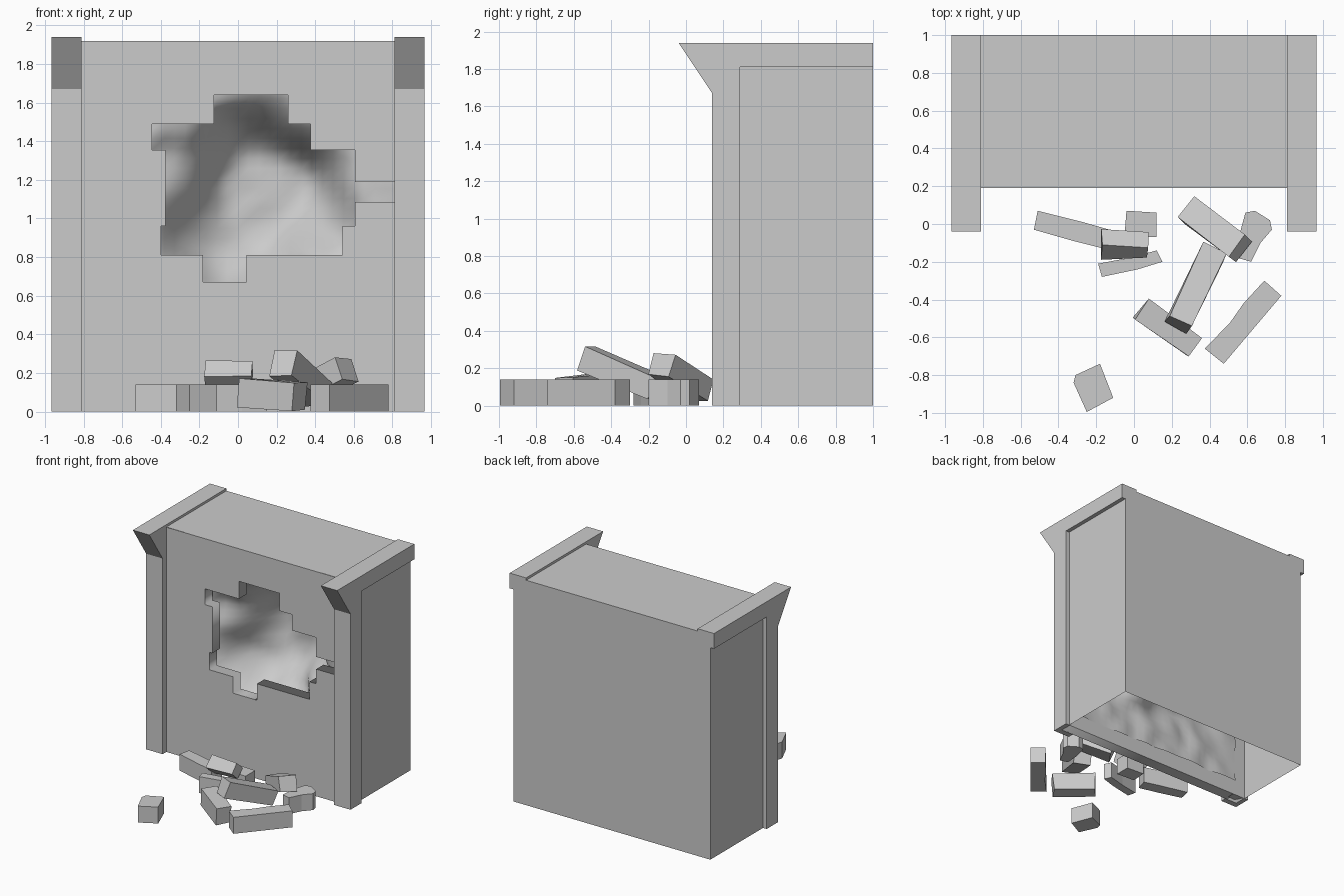
import bpy, bmesh, math, random
from mathutils import Vector, Matrix, noise

random.seed(4)
old = bpy.data.objects.get("Cube")
if old:
    bpy.data.objects.remove(old)

stone = bpy.data.materials.new("grey_stone")
stone.use_nodes = True
GREY = (0.6, 0.6, 0.6, 1)
stone.diffuse_color = GREY
stone.node_tree.nodes["Principled BSDF"].inputs["Base Color"].default_value = GREY


def finish(name, bm):
    """Turn a bmesh into a named stone object."""
    bmesh.ops.recalc_face_normals(bm, faces=bm.faces)
    mesh = bpy.data.meshes.new(name)
    bm.to_mesh(mesh)
    bm.free()
    obj = bpy.data.objects.new(name, mesh)
    bpy.context.collection.objects.link(obj)
    mesh.materials.append(stone)
    return obj


def prism(name, outline, offset):
    """Extrude a closed 3D outline along an offset."""
    bm = bmesh.new()
    face = bm.faces.new([bm.verts.new(p) for p in outline])
    new = bmesh.ops.extrude_face_region(bm, geom=[face], use_keep_orig=True)["geom"]
    bmesh.ops.translate(bm, vec=offset, verts=[g for g in new if isinstance(g, bmesh.types.BMVert)])
    return finish(name, bm)


def block(name, matrix, size):
    """A brick with slightly chipped corners."""
    bm = bmesh.new()
    bmesh.ops.create_cube(bm, size=1)
    for v in bm.verts:
        v.co = Vector(c * s for c, s in zip(v.co, size))
        v.co += Vector(random.uniform(-1, 1) for _ in range(3)) * 0.008
    bm.transform(matrix)
    return finish(name, bm)


def leaning_brick(name, low, high, width, height):
    low, high = Vector(low), Vector(high)
    turn = (high - low).to_track_quat('X', 'Z').to_matrix().to_4x4()
    spot = Matrix.Translation((low + high) / 2)
    return block(name, spot @ turn, ((high - low).length, width, height))


# Hollow body, open at the front and underneath
bm = bmesh.new()
bmesh.ops.create_cube(bm, size=1)
bmesh.ops.scale(bm, vec=(1.86, 0.81, 1.92), verts=bm.verts)
bmesh.ops.translate(bm, vec=(0, 0.595, 0.96), verts=bm.verts)
bm.normal_update()
bmesh.ops.delete(bm, geom=[f for f in bm.faces if f.normal.z < -0.9 or f.normal.y < -0.9], context='FACES')
finish("body_shell", bm)

# Front wall with a stepped broken opening
hole = [(-.4, .81), (-.4, .96), (-.375, .96), (-.375, 1.355), (-.445, 1.355), (-.445, 1.49),
        (-.125, 1.49), (-.125, 1.64), (.26, 1.64), (.26, 1.49), (.375, 1.49), (.375, 1.355),
        (.605, 1.355), (.605, 1.19), (.82, 1.19), (.82, 1.085), (.605, 1.085), (.605, .96),
        (.54, .96), (.54, .81), (.045, .81), (.045, .67), (-.18, .67), (-.18, .81)]
rim = [(-.925, 0), (.925, 0), (.925, 1.918), (-.925, 1.918)]
curve = bpy.data.curves.new("front_wall", 'CURVE')
curve.dimensions = '2D'
curve.fill_mode = 'BOTH'
curve.extrude = 0.05
for loop in (rim, hole):
    spline = curve.splines.new('POLY')
    spline.points.add(len(loop) - 1)
    for point, (x, z) in zip(spline.points, loop):
        point.co = (x, z, 0, 1)
    spline.use_cyclic_u = True
curve.materials.append(stone)
wall = bpy.data.objects.new("front_wall", curve)
wall.location.y = 0.24
wall.rotation_euler.x = math.pi / 2
bpy.context.collection.objects.link(wall)
bpy.ops.object.select_all(action='DESELECT')
wall.select_set(True)
bpy.context.view_layer.objects.active = wall
bpy.ops.object.convert(target='MESH')

# Rough cavity behind the opening
bm = bmesh.new()
bmesh.ops.create_grid(bm, x_segments=30, y_segments=34, size=1)
for v in bm.verts:
    x, z = v.co.x * 0.82, 1.0 + v.co.y * 0.88
    reach = 0.5 if z > 1.15 else 0.75
    r = math.hypot((x - 0.1) / 0.58, (z - 1.15) / reach)
    r += 0.25 * noise.noise(Vector((x * 3, z * 3, 2)))
    t = min(max((1.05 - r) / 0.75, 0), 1)
    bump = 0.05 * abs(noise.noise(Vector((x * 4, z * 5, 7))))
    v.co = (x, 0.292 + 0.45 * t * t * (3 - 2 * t) + bump, z)
cavity = finish("cavity", bm)
for poly in cavity.data.polygons:
    poly.use_smooth = True

# Side pillars with an overhanging cap rail
pillar = [(-.04, 1.94), (1, 1.94), (1, 1.81), (.29, 1.81), (.29, 0), (.14, 0), (.14, 1.67)]
for name, side in (("left_pillar", 1), ("right_pillar", -1)):
    prism(name, [(side * 0.81, y, z) for y, z in pillar], (side * 0.155, 0, 0))

# Rubble lying flat on the ground
flat = {
    "long_brick": [(-.51, .07), (-.53, -.03), (-.32, -.09), (-.16, -.13), (-.13, -.03), (-.27, .01)],
    "front_right_brick": [(.69, -.3), (.78, -.38), (.475, -.74), (.375, -.66), (.51, -.52), (.58, -.42)],
    "corner_chunk": [(.59, .06), (.64, .07), (.72, .02), (.73, -.03), (.67, -.1), (.62, -.2), (.55, -.18),
                     (.56, -.05)],
    "back_chunk": [(-.04, .07), (.12, .06), (.12, -.07), (-.05, -.06)],
    "broken_slab": [(-.19, -.21), (-.17, -.28), (.02, -.24), (.15, -.2), (.12, -.14), (-.03, -.18)],
    "stray_chunk": [(-.18, -.74), (-.11, -.92), (-.25, -.995), (-.32, -.84), (-.31, -.8)],
}
for name, outline in flat.items():
    prism(name, [(x, y, 0) for x, y in outline], (0, 0, 0.14))

# Rubble stacked on top
leaning_brick("leaning_brick", (.42, -.15, .09), (.235, -.53, .25), .13, .13)
leaning_brick("back_leaning_brick", (.29, .08, .08), (.56, -.13, .22), .14, .13)
leaning_brick("front_brick", (.04, -.45, .1), (.32, -.65, .08), .13, .15)
tilt = Matrix.Rotation(math.radians(-40), 4, 'X')
block("top_brick", Matrix.Translation((-.05, -.11, .19)) @ tilt, (.24, .11, .1))
